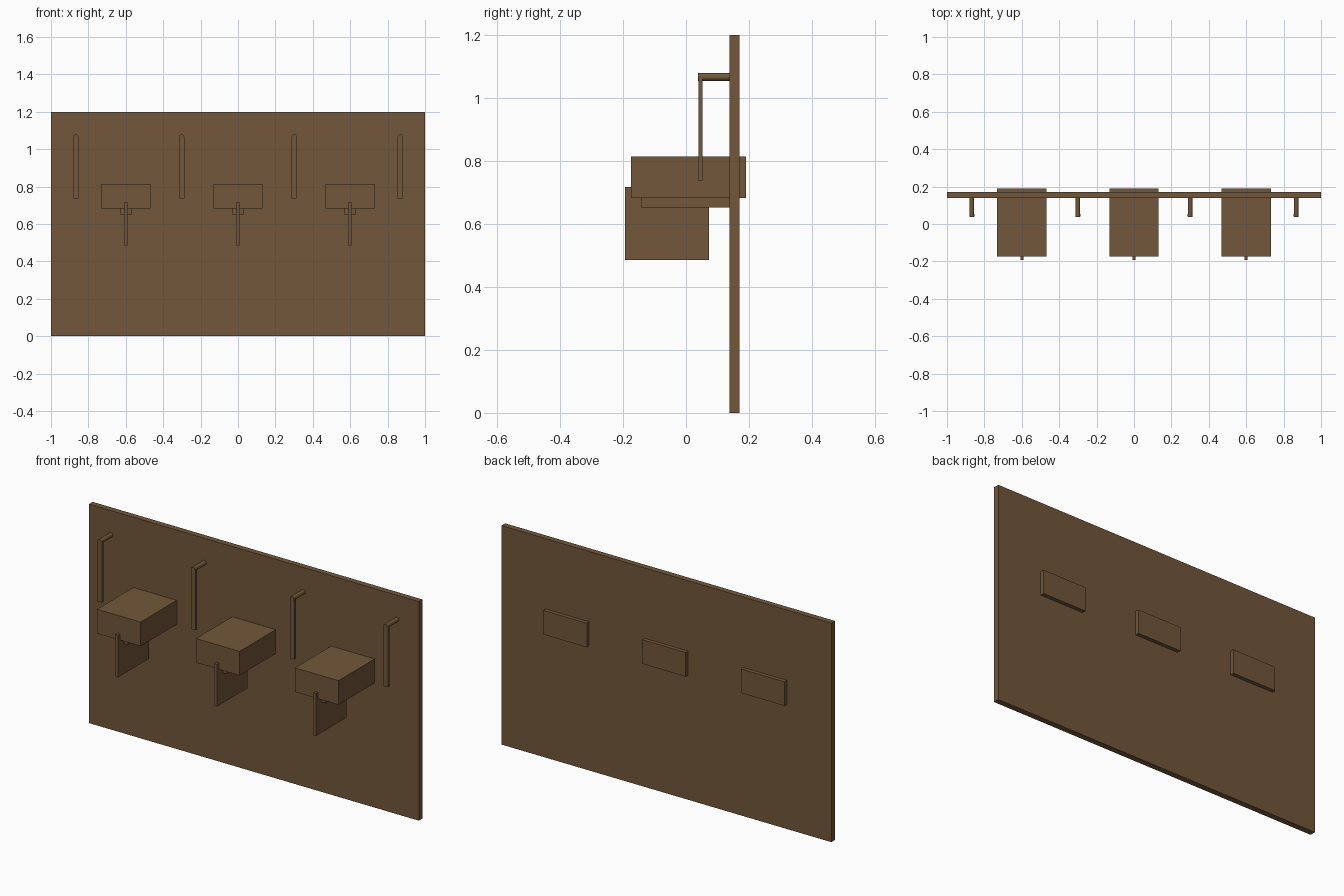
import bpy
import math

if "Cube" in bpy.data.objects:
    bpy.data.objects.remove(bpy.data.objects["Cube"], do_unlink=True)

# Single brown material shared by every part
brown = bpy.data.materials.new("brown_wood")
brown.use_nodes = True
colour = (0.168, 0.095, 0.043, 1.0)
brown.diffuse_color = colour
brown.node_tree.nodes["Principled BSDF"].inputs["Base Color"].default_value = colour


def box(name, x, width, y_range, z_range):
    """Box centred on x, spanning the given y and z ranges."""
    (y0, y1), (z0, z1) = y_range, z_range
    bpy.ops.mesh.primitive_cube_add(size=1, location=(x, (y0 + y1) / 2, (z0 + z1) / 2))
    obj = bpy.context.object
    obj.name = name
    obj.scale = (width, y1 - y0, z1 - z0)
    bpy.ops.object.transform_apply(location=False, rotation=False, scale=True)
    obj.data.materials.append(brown)
    return obj


def rod(name, x, z, radius, y_range):
    """Round rod running front to back."""
    y0, y1 = y_range
    bpy.ops.mesh.primitive_cylinder_add(
        vertices=16, radius=radius, depth=y1 - y0,
        location=(x, (y0 + y1) / 2, z), rotation=(math.pi / 2, 0, 0))
    obj = bpy.context.object
    obj.name = name
    obj.data.materials.append(brown)
    bpy.ops.object.shade_smooth_by_angle()
    return obj


# Back panel
box("back_panel", 0, 2.0, (0.138, 0.17), (0, 1.2))

# Three blocks passing through the panel, each with a bracket and fin below
for side, x in (("right", -0.6), ("middle", 0), ("left", 0.6)):
    box(side + "_block", x, 0.264, (-0.175, 0.191), (0.683, 0.815))
    box(side + "_bracket", x, 0.064, (-0.143, 0.15), (0.652, 0.684))
    box(side + "_fin", x, 0.016, (-0.193, 0.073), (0.486, 0.718))

# Four pegs with hanging straps
for side, x in (("outer_right", -0.867), ("inner_right", -0.3),
                ("inner_left", 0.3), ("outer_left", 0.867)):
    rod(side + "_peg", x, 1.067, 0.0125, (0.038, 0.15))
    box(side + "_strap", x, 0.027, (0.04, 0.053), (0.737, 1.068))
